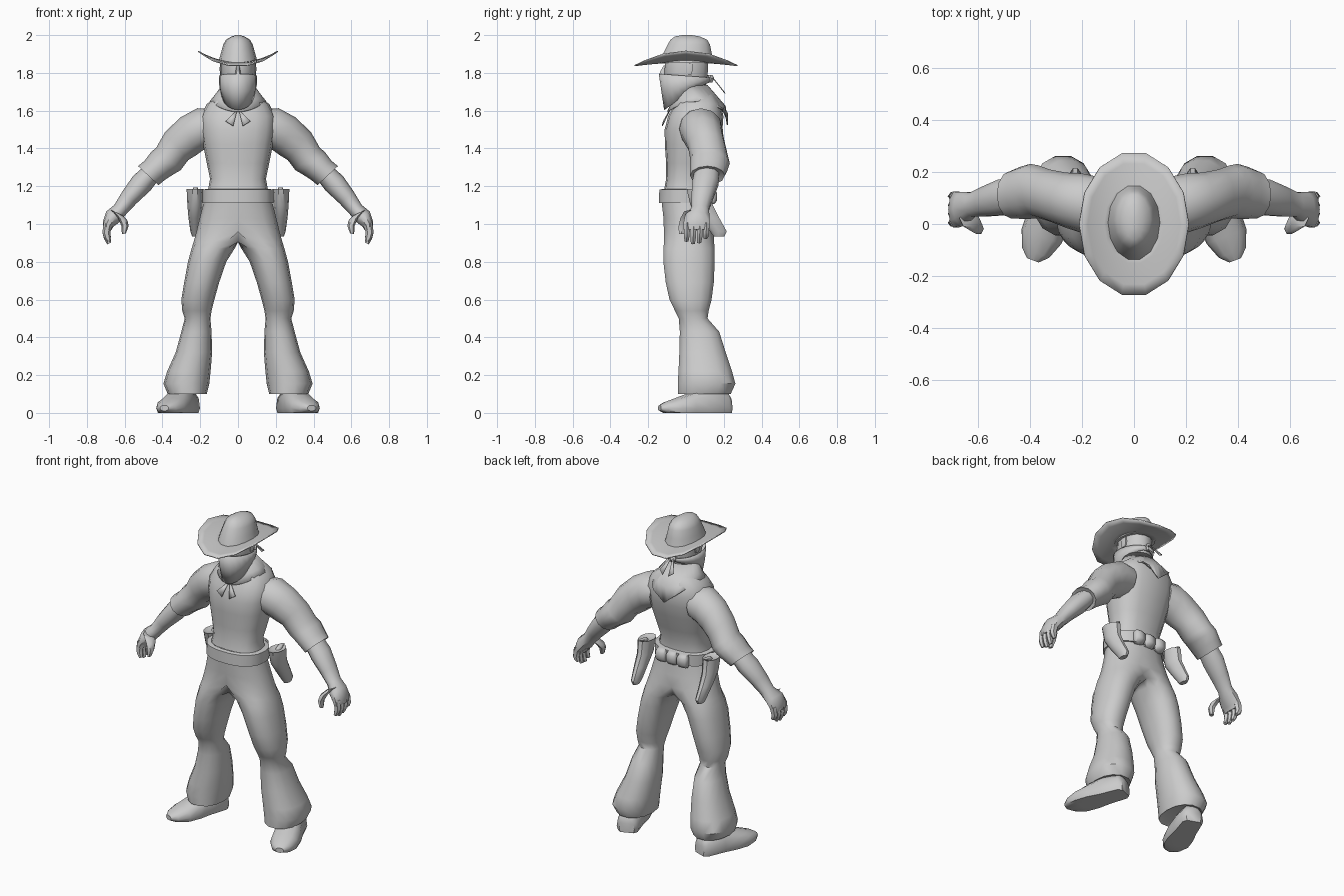
import bpy, bmesh, math
from mathutils import Vector

grey = bpy.data.materials.new("plain grey")
grey.diffuse_color = (0.6, 0.6, 0.6, 1)


def finish(name, bm, mirror=False, thick=0, angle=45):
    bmesh.ops.recalc_face_normals(bm, faces=bm.faces)
    me = bpy.data.meshes.new(name)
    bm.to_mesh(me)
    bm.free()
    me.materials.append(grey)
    ob = bpy.data.objects.new(name, me)
    bpy.context.collection.objects.link(ob)
    bpy.ops.object.select_all(action='DESELECT')
    ob.select_set(True)
    bpy.context.view_layer.objects.active = ob
    bpy.ops.object.shade_smooth_by_angle(angle=math.radians(angle))
    if thick:
        ob.modifiers.new("thickness", 'SOLIDIFY').thickness = thick
    if mirror:
        ob.modifiers.new("mirror", 'MIRROR')
    return ob


def skin(bm, rings, caps=True):
    """Join closed rings of points into a tube."""
    vs = [[bm.verts.new(p) for p in r] for r in rings]
    n = len(vs[0])
    for a, b in zip(vs, vs[1:]):
        for i in range(n):
            j = (i + 1) % n
            bm.faces.new((a[i], a[j], b[j], b[i]))
    if caps:
        bm.faces.new(vs[0])
        bm.faces.new(vs[-1])


def ring(c, u, v, n=12, power=1.0):
    """Ellipse with half axes u and v; power below 1 squares it off."""
    pts = []
    for i in range(n):
        a = 2 * math.pi * i / n
        ca, sa = math.cos(a), math.sin(a)
        ca = math.copysign(abs(ca) ** power, ca)
        sa = math.copysign(abs(sa) ** power, sa)
        pts.append(Vector(c) + Vector(u) * ca + Vector(v) * sa)
    return pts


def flat(x0, x1, y0, y1, z, n=12, power=1.0):
    return ring(((x0 + x1) / 2, (y0 + y1) / 2, z), ((x1 - x0) / 2, 0, 0),
                (0, (y1 - y0) / 2, 0), n, power)


def sym(rows, n=14, power=1.0):
    return [flat(-x, x, y0, y1, z, n, power) for x, y0, y1, z in rows]


def limb(rows, n=10):
    """Rows: x, z, radius, y0, y1, tilt in degrees."""
    out = []
    for x, z, r, y0, y1, t in rows:
        t = math.radians(t)
        out.append(ring((x, (y0 + y1) / 2, z), (r * math.cos(t), 0, r * math.sin(t)),
                        (0, (y1 - y0) / 2, 0), n))
    return out


def part(name, rings, caps=True, **kw):
    bm = bmesh.new()
    skin(bm, rings, caps)
    return finish(name, bm, **kw)


# torso, neck and head
part("shirt", sym([(.158, -.115, .115, 1.185), (.148, -.105, .115, 1.24), (.165, -.105, .14, 1.32),
                   (.185, -.112, .172, 1.42), (.198, -.113, .193, 1.5), (.198, -.095, .198, 1.57),
                   (.165, -.06, .185, 1.635), (.09, -.03, .15, 1.69)], 16, .78))
part("head", sym([(.07, -.03, .11, 1.6), (.07, -.05, .105, 1.69), (.082, -.1, .11, 1.74),
                  (.088, -.118, .118, 1.8), (.088, -.112, .12, 1.86), (.08, -.1, .11, 1.91)]))
part("nose", sym([(.016, -.145, -.1, 1.79), (.013, -.138, -.1, 1.81), (.007, -.118, -.1, 1.84)], 6))
part("ear", [flat(.08, .094, -.005, .03, 1.79, 6), flat(.08, .098, -.01, .04, 1.82, 6),
             flat(.08, .094, 0, .035, 1.85, 6)], mirror=True)

# hat
part("hat_crown", sym([(.105, -.14, .15, 1.855), (.092, -.125, .14, 1.9), (.078, -.1, .13, 1.95),
                       (.064, -.085, .115, 1.975), (.035, -.06, .075, 1.993), (.01, -.02, .03, 2.0)]))
brim = []
for k in (.4, .55, .7, .85, 1.0):
    brim.append([Vector((p.x, p.y, 1.86 + .058 * (abs(p.x) / .21) ** 2.2 - .022 * (p.y / .28) ** 2))
                 for p in flat(-.21 * k, .21 * k, -.28 * k, .28 * k, 0, 14)])
part("hat_brim", brim, False, thick=.006)

# face mask with a pointed front, knotted behind
top, mid, low = [], [], []
for i in range(20):
    a = 2 * math.pi * i / 20
    f = -math.sin(a)
    top.append(Vector((.096 * math.cos(a), -.007 + .133 * math.sin(a), 1.785 + .01 * f)))
    low.append(Vector((.084 * math.cos(a), .005 + .117 * math.sin(a),
                       1.75 - .145 * ((1 + f) / 2) ** 1.2)))
    mid.append(top[-1].lerp(low[-1], .5) + Vector((.006 * math.cos(a), 0, 0)))
part("face_mask", [top, mid, low], False, thick=.004)
part("mask_knot", sym([(.012, .115, .14, 1.75), (.02, .115, .15, 1.77), (.012, .115, .14, 1.79)], 8))


def tails(name, pts):
    bm = bmesh.new()
    bm.faces.new([bm.verts.new(p) for p in pts])
    finish(name, bm, mirror=True, thick=.005)


tails("mask_tail", [(.004, .13, 1.785), (.05, .19, 1.71), (.02, .205, 1.69)])
tails("scarf_tail", [(.002, -.085, 1.61), (.065, -.122, 1.545), (.025, -.128, 1.52)])

# neck scarf draping to a straight-sided point at the back
rings = [flat(-.085, .085, -.05, .115, 1.735, 24), [], []]
for i in range(24):
    a = 2 * math.pi * i / 24
    back, front = max(0, math.sin(a)), max(0, -math.sin(a))
    if back:
        t = 1 - abs(a - math.pi / 2) / (math.pi / 2)
        y = .055 + .167 * math.sin(min(1, 2 * t) * math.pi / 2)
        p = Vector((math.copysign(.15 * (1 - t), math.cos(a)), y, 1.65 - .125 * t))
    else:
        p = Vector((.15 * math.cos(a), .055 - .155 * front, 1.65 - .055 * front ** 2))
    rings[1].append(Vector((.125 * math.cos(a), .055 + .155 * back - .13 * front,
                            1.68 - .055 * back - .03 * front)))
    rings[2].append(p)
part("neck_scarf", rings, False, thick=.006)

# sleeves, forearms and hands
part("sleeve", limb([(.13, 1.51, .1, -.04, .18, 92), (.2, 1.502, .112, -.035, .195, 82),
                     (.262, 1.465, .108, -.015, .198, 66), (.325, 1.412, .096, .01, .21, 50),
                     (.368, 1.345, .088, .022, .226, 43), (.4, 1.322, .084, .02, .232, 43),
                     (.44, 1.285, .074, .02, .22, 43), (.475, 1.256, .074, .022, .205, 43),
                     (.468, 1.262, .05, .045, .18, 43)], 12), mirror=True)
part("forearm", limb([(.445, 1.285, .05, .045, .18, 42), (.51, 1.215, .06, .03, .175, 40),
                      (.575, 1.14, .049, .026, .147, 38), (.622, 1.078, .04, .026, .124, 36),
                      (.66, 1.04, .046, -.008, .127, 34), (.687, .998, .031, -.018, .128, 20),
                      (.692, .97, .022, -.015, .122, 5)], 10), mirror=True)
bm = bmesh.new()
for y, tip in ((.108, .925), (.074, .902), (.04, .897), (.006, .91)):
    skin(bm, limb([(.688, 1.0, .025, y - .019, y + .019, 20), (.697, .955, .021, y - .018, y + .016, 0),
                   (.692, (.955 + tip) / 2, .018, y - .018, y + .014, -15),
                   (.683, tip, .011, y - .016, y + .008, -25)], 6))
skin(bm, limb([(.642, 1.06, .034, -.015, .06, 25), (.61, 1.025, .026, -.035, .03, 15),
               (.598, .99, .019, -.042, .005, 0), (.604, .948, .011, -.04, -.01, -10)], 6))
finish("fingers", bm, mirror=True)

# trousers: halves joined at the centre above the crotch, then flared legs
legs = [flat(*r, 14, .9) for r in [
    (-.17, .17, -.13, .12, 1.17), (-.185, .185, -.13, .128, 1.1), (-.2, .203, -.122, .138, 1.03),
    (-.14, .22, -.12, .148, .96), (-.05, .235, -.12, .152, .905), (.018, .246, -.122, .154, .87),
    (.062, .265, -.123, .155, .8), (.1, .285, -.11, .15, .69), (.125, .3, -.09, .138, .6),
    (.14, .295, -.06, .122, .54), (.146, .282, -.04, .116, .5), (.14, .3, -.035, .178, .43),
    (.137, .33, -.038, .213, .32), (.145, .375, -.043, .247, .22), (.152, .395, -.047, .265, .155),
    (.165, .372, -.046, .24, .1), (.19, .34, -.01, .18, .115)]]
for r in legs:
    for p in r:
        p.x = max(p.x, 0)
bm = bmesh.new()
skin(bm, legs)
inner = [f for f in bm.faces if all(v.co.x < 1e-4 for v in f.verts)]
bmesh.ops.delete(bm, geom=inner, context='FACES')
finish("trousers", bm, mirror=True)

# shoes, toes turned out
heel, toe = Vector((.255, .23, 0)), Vector((.39, -.14, 0))
side = Vector((.937, .35, 0))
shoe = []
for s, w, h in ((0, .045, .085), (.06, .066, .12), (.35, .072, .14), (.55, .084, .11),
                (.75, .082, .082), (.92, .056, .058), (1, .024, .04)):
    pts = ring(heel.lerp(toe, s) + Vector((0, 0, .025)), side * w, (0, 0, h - .025), 12, .85)
    for p in pts:
        p.z = max(p.z, 0)
    shoe.append(pts)
part("shoe", shoe, mirror=True)

# belt, back pouches and holsters
part("belt", sym([(.165, -.12, .12, 1.115), (.188, -.145, .14, 1.112), (.188, -.143, .14, 1.182),
                  (.16, -.12, .115, 1.186)], 18, .85), False)
bm = bmesh.new()
for x in (-.075, 0, .075):
    skin(bm, [flat(x - w, x + w, .11, y, z, 8, .7) for w, y, z in
              ((.03, .15, 1.105), (.037, .165, 1.125), (.037, .165, 1.165), (.03, .15, 1.182))])
finish("pouches", bm, angle=60)
part("holster", [flat(*r, 10) for r in [
    (.195, .255, .02, .12, 1.175), (.182, .272, .0, .135, 1.185), (.188, .268, .02, .145, 1.1),
    (.195, .262, .07, .18, 1.03), (.2, .252, .125, .218, .96), (.21, .243, .145, .205, .935)]],
     mirror=True)
part("pistol_grip", [flat(.21, .24, .05, .1, 1.16, 8), flat(.21, .24, .07, .13, 1.185, 8),
                     flat(.212, .238, .09, .14, 1.192, 8)], mirror=True)
